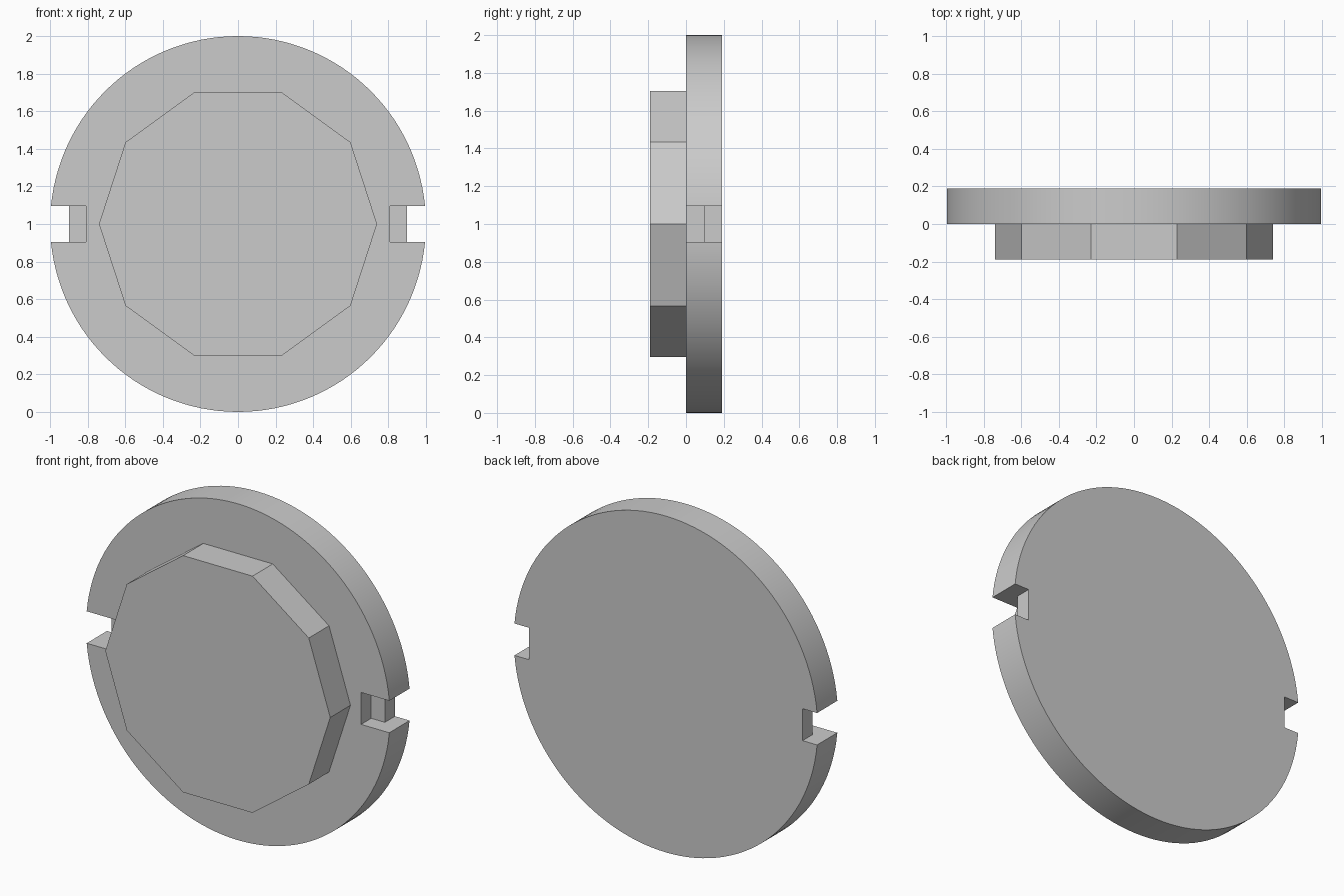
import bpy
import bmesh
import math
from mathutils import Matrix

default = bpy.data.objects.get("Cube")
if default:
    bpy.data.objects.remove(default, do_unlink=True)

CENTRE_Z = 1.0
DEPTH = 0.19

# One plain grey
grey = bpy.data.materials.new("plain grey")
grey.use_nodes = True
colour = (0.6, 0.6, 0.6, 1)
grey.diffuse_color = colour
grey.node_tree.nodes["Principled BSDF"].inputs["Base Color"].default_value = colour


def add_object(name, bm):
    bmesh.ops.recalc_face_normals(bm, faces=bm.faces)
    mesh = bpy.data.meshes.new(name)
    bm.to_mesh(mesh)
    bm.free()
    mesh.materials.append(grey)
    obj = bpy.data.objects.new(name, mesh)
    bpy.context.collection.objects.link(obj)
    return obj


def prism(name, radius, sides, y0, y1):
    """Regular prism along y with a corner on the x axis."""
    bm = bmesh.new()
    ring = []
    for i in range(sides):
        a = math.tau * i / sides
        ring.append(bm.verts.new((radius * math.cos(a), y0,
                                  CENTRE_Z + radius * math.sin(a))))
    face = bm.faces.new(ring)
    new = bmesh.ops.extrude_face_region(bm, geom=[face])["geom"]
    moved = [v for v in new if isinstance(v, bmesh.types.BMVert)]
    bmesh.ops.translate(bm, verts=moved, vec=(0, y1 - y0, 0))
    return add_object(name, bm)


def notch_cutter(side):
    """Stepped notch: deeper in the front half of the disc."""
    profile = [(0.81, -0.1), (1.2, -0.1), (1.2, 0.3),
               (0.9, 0.3), (0.9, DEPTH / 2), (0.81, DEPTH / 2)]
    bm = bmesh.new()
    face = bm.faces.new([bm.verts.new((side * x, y, 0.905)) for x, y in profile])
    new = bmesh.ops.extrude_face_region(bm, geom=[face])["geom"]
    moved = [v for v in new if isinstance(v, bmesh.types.BMVert)]
    bmesh.ops.translate(bm, verts=moved, vec=(0, 0, 0.19))
    cutter = add_object("notch_cutter", bm)
    cutter.hide_render = True
    return cutter


# Round back disc and ten-sided raised front
disc = prism("back_disc", 1.0, 128, 0, DEPTH)
prism("front_decagon", 0.74, 10, -DEPTH, 0)

# Cut both side notches, then remove the cutters
cutters = [notch_cutter(side) for side in (-1, 1)]
bpy.ops.object.select_all(action="DESELECT")
disc.select_set(True)
bpy.context.view_layer.objects.active = disc
for cutter in cutters:
    cut = disc.modifiers.new("notch", "BOOLEAN")
    cut.operation = "DIFFERENCE"
    cut.solver = "EXACT"
    cut.object = cutter
    bpy.ops.object.modifier_apply(modifier=cut.name)
    bpy.data.objects.remove(cutter, do_unlink=True)

# Smooth rim with crisp edges
bpy.ops.object.shade_smooth_by_angle(angle=math.radians(30))
